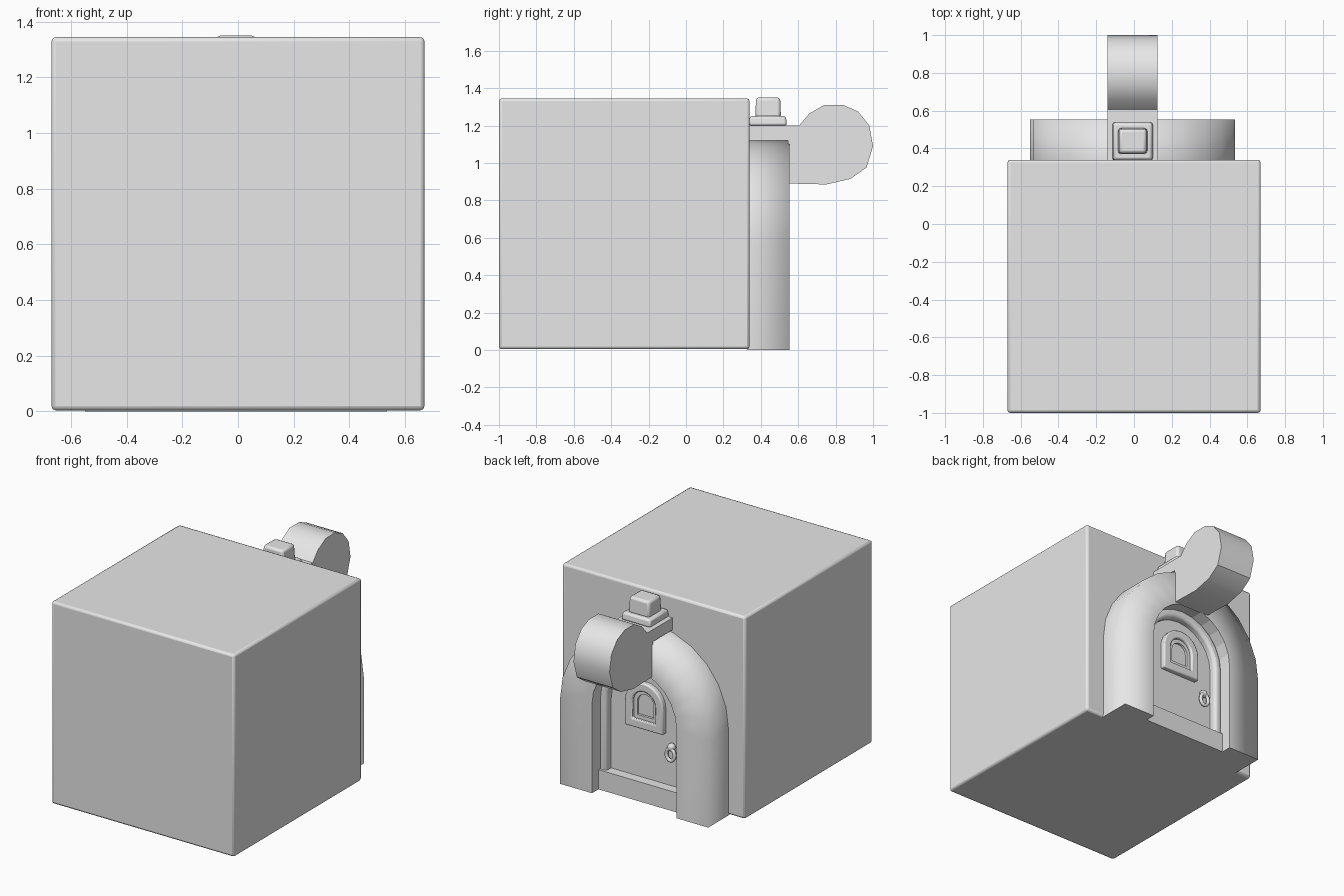
import bpy, bmesh, math
from mathutils import Vector

if "Cube" in bpy.data.objects:
    bpy.data.objects.remove(bpy.data.objects["Cube"], do_unlink=True)

CX = -0.007  # centre line of the doorway
grey = bpy.data.materials.new("plain grey")
grey.use_nodes = True
grey.diffuse_color = (0.8, 0.8, 0.8, 1)
grey.node_tree.nodes["Principled BSDF"].inputs["Base Color"].default_value = (0.8, 0.8, 0.8, 1)


def finish(name, bm, bevel=0, segments=2, angle=35, shade=True):
    bmesh.ops.recalc_face_normals(bm, faces=bm.faces[:])
    me = bpy.data.meshes.new(name)
    bm.to_mesh(me)
    bm.free()
    ob = bpy.data.objects.new(name, me)
    bpy.context.collection.objects.link(ob)
    me.materials.append(grey)
    if bevel:
        m = ob.modifiers.new("Bevel", 'BEVEL')
        m.width, m.segments, m.limit_method = bevel, segments, 'ANGLE'
        m.angle_limit = math.radians(40)
    if shade:
        bpy.ops.object.select_all(action='DESELECT')
        ob.select_set(True)
        bpy.context.view_layer.objects.active = ob
        bpy.ops.object.shade_smooth_by_angle(angle=math.radians(angle))
    return ob


def box(name, lo, hi, bevel=0, segments=2, taper=1.0):
    """Box between two corners; taper scales the top face."""
    bm = bmesh.new()
    bmesh.ops.create_cube(bm, size=1)
    lo, hi = Vector(lo), Vector(hi)
    for v in bm.verts:
        s = taper if v.co.z > 0 else 1
        v.co = (lo + hi) / 2 + Vector((v.co.x * s, v.co.y * s, v.co.z)) * (hi - lo)
    return finish(name, bm, bevel, segments)


def prism(name, pts, direction, **kw):
    """Extrude a closed outline along a vector."""
    bm = bmesh.new()
    face = bm.faces.new([bm.verts.new(p) for p in pts])
    out = bmesh.ops.extrude_face_region(bm, geom=[face])
    moved = [g for g in out["geom"] if isinstance(g, bmesh.types.BMVert)]
    bmesh.ops.translate(bm, vec=direction, verts=moved)
    return finish(name, bm, **kw)


def arch(half, base, spring, top, y, n=12):
    """Arch outline from one foot over the crown to the other."""
    pts = [(CX + half, y, base)]
    for i in range(n + 1):
        a = math.pi * i / n
        pts.append((CX + half * math.cos(a), y, spring + (top - spring) * math.sin(a)))
    return pts + [(CX - half, y, base)]


def arch_band(name, outer, inner, depth, closed=False, soft=False, **kw):
    """Solid band between two arch outlines, extruded forward along y."""
    bm = bmesh.new()
    d = Vector((0, depth, 0))
    rows = [[bm.verts.new(Vector(p) + o) for p in line]
            for line, o in ((outer, d * 0), (outer, d), (inner, d), (inner, d * 0))]
    n = len(outer)
    for r in range(4):
        a, b = rows[r], rows[(r + 1) % 4]
        for i in range(n if closed else n - 1):
            j = (i + 1) % n
            f = bm.faces.new((a[i], a[j], b[j], b[i]))
            f.smooth = soft and r < 2
    if not closed:
        for i in (0, n - 1):
            bm.faces.new([row[i] for row in rows])
    return finish(name, bm, shade=not soft, **kw)


# Main block
box("main_block", (-0.67, -1, 0.004), (0.67, 0.34, 1.345), bevel=0.015)

# Rounded surround, its inner frame, door and step
arch_band("door_surround", arch(0.543, 0, 0.57, 1.12, 0.33),
          arch(0.31, 0, 0.59, 0.905, 0.33), 0.223, soft=True)
arch_band("door_frame", arch(0.318, 0.1, 0.59, 0.912, 0.33),
          arch(0.262, 0.1, 0.59, 0.85, 0.33), 0.14, bevel=0.02, segments=3)
prism("door", arch(0.28, 0.1, 0.59, 0.87, 0.33), (0, 0.09, 0))
box("door_step", (CX - 0.315, 0.33, 0), (CX + 0.315, 0.485, 0.13))

# Door window: raised rim around a small pane
arch_band("window_rim", arch(0.14, 0.465, 0.63, 0.77, 0.41),
          arch(0.085, 0.52, 0.63, 0.715, 0.41), 0.045, closed=True, bevel=0.008)
arch_band("window_inner_rim", arch(0.088, 0.517, 0.63, 0.718, 0.41),
          arch(0.06, 0.545, 0.63, 0.69, 0.41), 0.025, closed=True)

# Door handle: round boss with a hanging ring
bm = bmesh.new()
bmesh.ops.create_uvsphere(bm, u_segments=12, v_segments=8, radius=0.026)
bmesh.ops.translate(bm, vec=(-0.2, 0.437, 0.395), verts=bm.verts[:])
finish("handle_boss", bm, angle=60)
bm = bmesh.new()
rings = []
for i in range(16):
    a = math.tau * i / 16
    rings.append([bm.verts.new((-0.2 + (0.03 + 0.012 * math.cos(b)) * math.cos(a),
                                0.448 + 0.012 * math.sin(b),
                                0.35 + (0.04 + 0.012 * math.cos(b)) * math.sin(a)))
                  for b in [math.tau * k / 8 for k in range(8)]])
for i in range(16):
    for k in range(8):
        bm.faces.new((rings[i][k], rings[i - 1][k], rings[i - 1][k - 1], rings[i][k - 1]))
finish("handle_ring", bm, angle=60)

# Bracket over the crown that ends in a thick drum
side = [(0.33, 1.2), (0.605, 1.2), (0.66, 1.265), (0.74, 1.31), (0.84, 1.31),
        (0.92, 1.275), (0.98, 1.2), (1.0, 1.09), (0.965, 0.975), (0.88, 0.915),
        (0.75, 0.885), (0.545, 0.89), (0.545, 1.12), (0.33, 1.12)]
prism("drum_bracket", [(CX - 0.132, y, z) for y, z in side], (0.264, 0, 0))

# Stepped cap on the bracket
box("cap_base", (CX - 0.108, 0.335, 1.2), (CX + 0.108, 0.54, 1.25), bevel=0.012, taper=0.94)
box("cap_top", (CX - 0.078, 0.37, 1.24), (CX + 0.078, 0.508, 1.35), bevel=0.015, taper=0.93)
